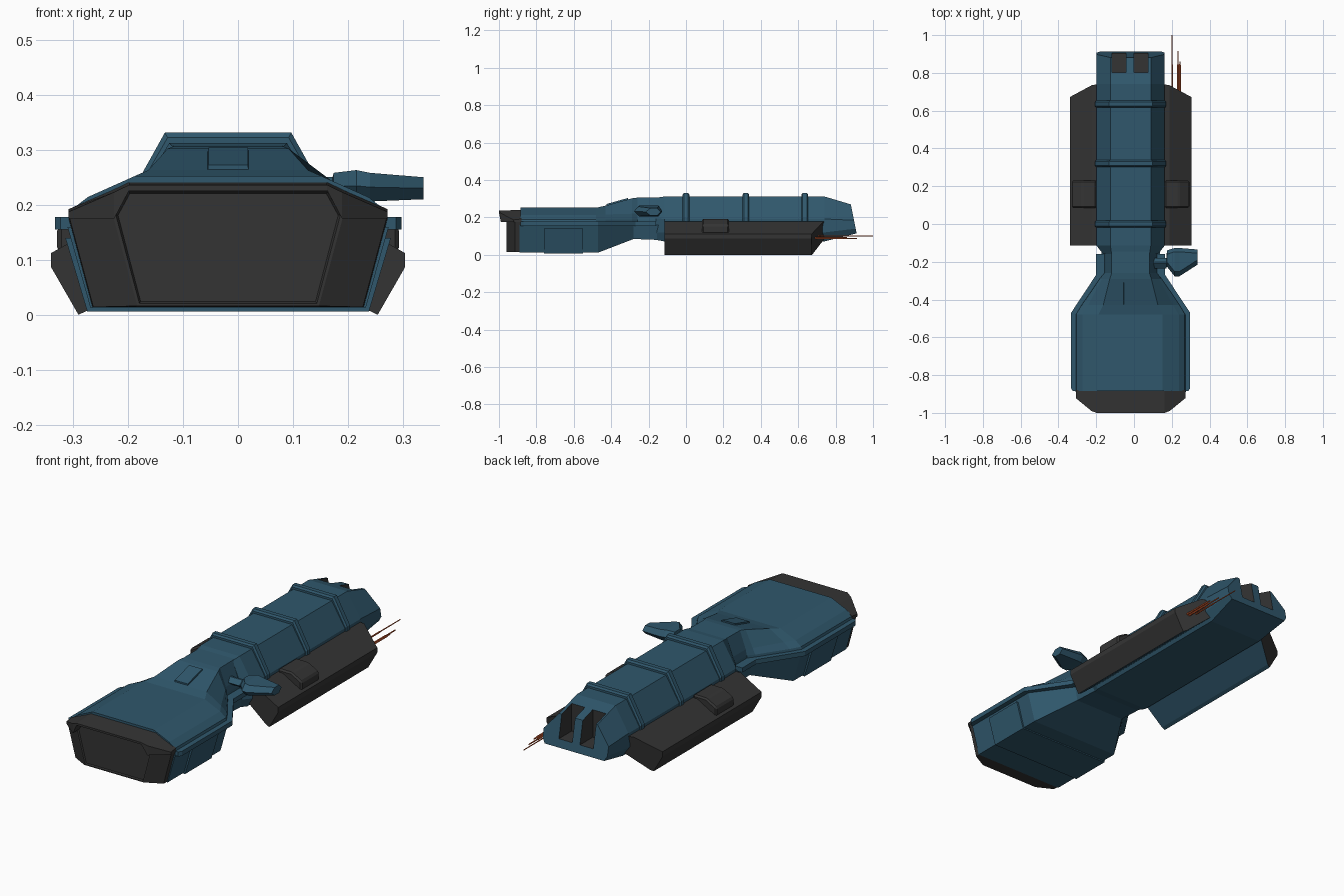
import bpy, bmesh, math

if "Cube" in bpy.data.objects:
    bpy.data.objects.remove(bpy.data.objects["Cube"])

C = -0.018  # hull centre line in x


def material(name, rgb):
    m = bpy.data.materials.new(name)
    m.diffuse_color = (*rgb, 1)
    m.use_nodes = True
    m.node_tree.nodes["Principled BSDF"].inputs["Base Color"].default_value = m.diffuse_color
    return m


BLUE = material("hull_blue", (0.029, 0.096, 0.150))
BLACK = material("dark_grey", (0.034, 0.034, 0.034))
ORANGE = material("antenna_orange", (0.58, 0.10, 0.028))


def loft(name, rings, mats, rule=None, bevel=0, inset=None):
    """Skin a row of equal rings, cap both ends, colour faces by rule."""
    bm = bmesh.new()
    rows = [[bm.verts.new(p) for p in r] for r in rings]
    n = len(rows[0])
    for a, b in zip(rows, rows[1:]):
        for i in range(n):
            j = (i + 1) % n
            bm.faces.new((a[i], a[j], b[j], b[i]))
    first = bm.faces.new(rows[0])
    bm.faces.new(rows[-1][::-1])
    bmesh.ops.recalc_face_normals(bm, faces=bm.faces)
    bm.normal_update()
    if inset:
        bmesh.ops.inset_region(bm, faces=[first], thickness=inset, depth=0)
        bmesh.ops.inset_region(bm, faces=[first], thickness=0.004, depth=-0.008)
    if bevel:
        bmesh.ops.bevel(bm, geom=bm.edges[:], offset=bevel, segments=1, affect='EDGES')
    bm.normal_update()
    if rule:
        for f in bm.faces:
            f.material_index = rule(f)
    me = bpy.data.meshes.new(name)
    bm.to_mesh(me)
    bm.free()
    for m in mats:
        me.materials.append(m)
    ob = bpy.data.objects.new(name, me)
    bpy.context.collection.objects.link(ob)
    return ob


def sec(y, half):
    """Mirrored cross-section; half = (half width, z) from bottom to top."""
    ys = y if isinstance(y, (list, tuple)) else [y] * len(half)
    right = [(C + h, v, z) for (h, z), v in zip(half, ys)]
    left = [(C - h, v, z) for (h, z), v in zip(half, ys)]
    return right + left[::-1]


def box(name, x, y, z, mats, rule=None, bevel=0):
    rings = [[(x[0], v, z[0]), (x[1], v, z[0]), (x[1], v, z[1]), (x[0], v, z[1])] for v in y]
    return loft(name, rings, mats, rule, bevel)


# Head: lower hull, tapering back into the neck
head_low = [(0.25, 0.012), (0.292, 0.16)]
loft("head_hull", [
    sec(-0.89, head_low), sec(-0.47, head_low),
    sec(-0.28, [(0.14, 0.085), (0.155, 0.16)]),
    sec(-0.10, [(0.14, 0.078), (0.155, 0.16)])], [BLUE])

# Raised panel belt wrapped around the lower hull
belt = [(0.256, 0.006), (0.296, 0.14)]
loft("head_side_panels", [sec(-0.76, belt), sec(-0.55, belt)], [BLUE])

# Rim plate around the head and neck
outline = [(-0.885, 0.305), (-0.87, 0.315), (-0.47, 0.315), (-0.27, 0.183), (-0.16, 0.183)]
loft("head_rim", [sec(y, [(h, 0.155), (h, 0.178)]) for y, h in outline], [BLUE])

# Upper deck climbing to the neck
deck = [(0.292, 0.17), (0.286, 0.19), (0.255, 0.214), (0.17, 0.252)]
loft("head_deck", [
    sec(-0.885, deck), sec(-0.48, deck),
    sec(-0.43, [(0.262, 0.17), (0.257, 0.19), (0.225, 0.216), (0.145, 0.263)]),
    sec(-0.29, [(0.165, 0.17), (0.163, 0.19), (0.15, 0.22), (0.11, 0.302)]),
    sec(-0.26, [(0.14, 0.17), (0.138, 0.19), (0.132, 0.22), (0.10, 0.306)]),
    sec(-0.10, [(0.14, 0.17), (0.138, 0.19), (0.132, 0.22), (0.10, 0.308)])], [BLUE])

# Small hatch on the neck slope
loft("neck_hatch", [
    [(C - 0.04, y, z - 0.03), (C + 0.04, y, z - 0.03), (C + 0.036, y, z), (C - 0.036, y, z)]
    for y, z in ((-0.425, 0.272), (-0.31, 0.304))], [BLUE])

# Black nose with recessed front panel
loft("nose", [
    sec(-0.96, [(0.165, 0.016), (0.21, 0.182), (0.185, 0.228), (0.18, 0.23)]),
    sec(-0.915, [(0.245, 0.014), (0.288, 0.175), (0.284, 0.19), (0.172, 0.238)]),
    sec(-0.88, [(0.247, 0.014), (0.29, 0.175), (0.285, 0.192), (0.172, 0.24)])],
    [BLACK], inset=0.006)

# Overhanging brow over the nose panel
arch = [(0.29, 0.192, 0.175, -0.922), (0.207, 0.228, 0.175, -0.99), (0.18, 0.241, 0.226, -1.0)]
brow = [(-h, a, b, y) for h, a, b, y in arch] + arch[::-1]
loft("nose_brow", [
    [(C + h, -0.88, zo), (C + h, y, zo - 0.005), (C + h, y, zi), (C + h, -0.88, zi)]
    for h, zo, zi, y in brow], [BLACK])

# Long rear body
body = [(0.15, 0.072), (0.18, 0.12), (0.18, 0.192), (0.107, 0.312)]
tail = [(0.165, 0.115), (0.18, 0.14), (0.18, 0.185), (0.107, 0.27)]
rear_body = loft("rear_body", [
    sec(-0.16, [(0.135, 0.08), (0.145, 0.12), (0.145, 0.195), (0.10, 0.305)]),
    sec(-0.115, body), sec(0.74, body),
    sec([0.912 - (z - 0.115) * 0.2 for h, z in tail], tail)], [BLUE, BLACK])

# Two dark exhaust slots cut into the tail
for i, (x0, x1) in enumerate([(-0.117, -0.043), (0.0, 0.074)]):
    cutter = box(f"slot_cutter_{i}", (x0, x1), (0.802, 1.0), (0.155, 0.4),
                 [BLUE, BLACK], rule=lambda f: 1)
    cutter.hide_render = True
    mod = rear_body.modifiers.new("slot", 'BOOLEAN')
    mod.operation = 'DIFFERENCE'
    mod.solver = 'EXACT'
    mod.object = cutter
    bpy.context.view_layer.objects.active = rear_body
    bpy.ops.object.modifier_apply(modifier=mod.name)
    bpy.data.objects.remove(cutter)

# Raised bands around the rear body
for i, y in enumerate((0.0, 0.32, 0.635)):
    wide = [(0.188, 0.16), (0.188, 0.20), (0.115, 0.331)]
    slim = [(0.183, 0.16), (0.183, 0.195), (0.11, 0.322)]
    loft(f"body_band_{i}", [sec(y - 0.018, slim), sec(y - 0.011, wide),
                            sec(y + 0.011, wide), sec(y + 0.018, slim)], [BLUE])

# Side pods with blue inner faces, and a box on each
pod = [(0.16, 0.176), (0.205, 0.178), (0.322, 0.112), (0.322, 0.087),
       (0.272, 0.0), (0.255, 0.008), (0.16, 0.088)]
pod_rear = [0.742, 0.735, 0.672, 0.672, 0.672, 0.68, 0.742]
lid = [(0.18, 0.12), (0.18, 0.193), (0.255, 0.192), (0.311, 0.16), (0.311, 0.115), (0.28, 0.10)]
for side, s in (("left", -1), ("right", 1)):
    loft(f"{side}_pod", [
        [(C + s * h, -0.115, z) for h, z in pod],
        [(C + s * h, y, z) for (h, z), y in zip(pod, pod_rear)]], [BLACK, BLUE],
        rule=lambda f: int(f.normal.x * s < -0.3 and f.normal.z < -0.3 and abs(f.normal.y) < 0.5))
    loft(f"{side}_pod_box", [[(C + s * h, y, z) for h, z in lid] for y in (0.085, 0.23)],
         [BLACK], bevel=0.008)

# Side turret on the right of the neck
arm = [(0.09, -0.235, -0.18, 0.212, 0.25), (0.172, -0.235, -0.18, 0.212, 0.25),
       (0.174, -0.225, -0.14, 0.208, 0.258), (0.215, -0.277, -0.127, 0.206, 0.263),
       (0.24, -0.277, -0.127, 0.206, 0.258), (0.337, -0.215, -0.135, 0.21, 0.25)]
loft("side_turret", [
    [(x, a, (lo + hi) / 2), (x, a + 0.025, lo), (x, b - 0.02, lo),
     (x, b, (lo + hi) / 2), (x, b - 0.02, hi), (x, a + 0.025, hi)]
    for x, a, b, lo, hi in arm], [BLUE])

# Orange antennas behind the right pod
for i, (x, y1, z, r) in enumerate([(0.202, 1.0, 0.101, 0.004), (0.233, 0.915, 0.088, 0.005),
                                   (0.243, 0.86, 0.092, 0.005)]):
    loft(f"antenna_{i}", [
        [(x + k * math.cos(t * math.pi / 3), y, z + k * math.sin(t * math.pi / 3)) for t in range(6)]
        for y, k in ((0.66, r), (0.84, r), (0.845, r * 0.7), (y1, r * 0.6))], [ORANGE])
